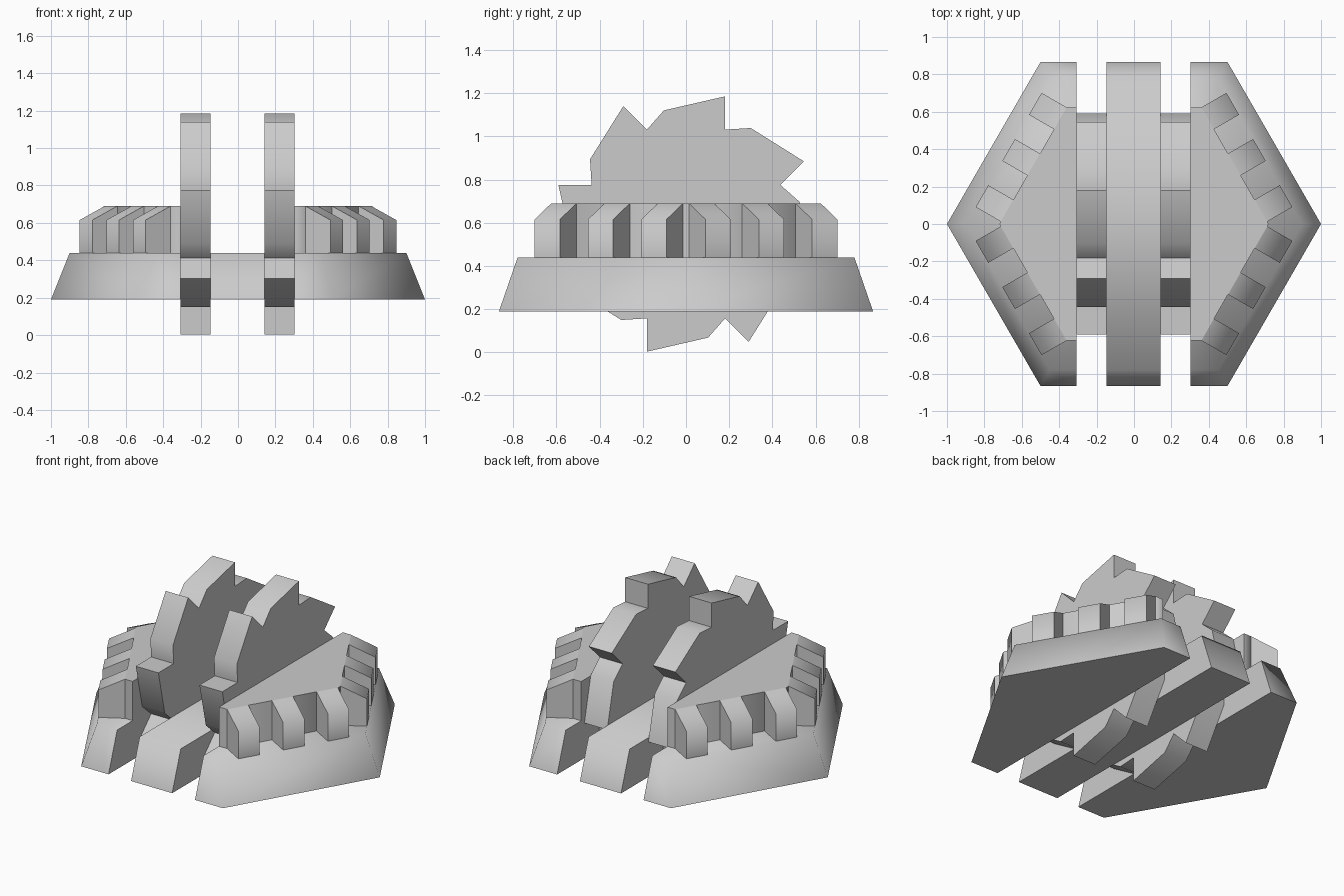
import bpy, bmesh, math
from mathutils import Vector

cube = bpy.data.objects.get("Cube")
if cube:
    bpy.data.objects.remove(cube, do_unlink=True)

grey = bpy.data.materials.new("plain grey")
grey.use_nodes = True
grey.diffuse_color = (0.6, 0.6, 0.6, 1)
grey.node_tree.nodes["Principled BSDF"].inputs["Base Color"].default_value = (0.6, 0.6, 0.6, 1)


def loft(name, bottom, top):
    """Closed solid between two matching rings of points."""
    bm = bmesh.new()
    a = [bm.verts.new(p) for p in bottom]
    b = [bm.verts.new(p) for p in top]
    bm.faces.new(a)
    bm.faces.new(b)
    for i in range(len(a)):
        j = (i + 1) % len(a)
        bm.faces.new((a[i], a[j], b[j], b[i]))
    bmesh.ops.recalc_face_normals(bm, faces=bm.faces)
    mesh = bpy.data.meshes.new(name)
    bm.to_mesh(mesh)
    bm.free()
    mesh.materials.append(grey)
    obj = bpy.data.objects.new(name, mesh)
    bpy.context.collection.objects.link(obj)
    bpy.ops.object.select_all(action='DESELECT')
    obj.select_set(True)
    bpy.context.view_layer.objects.active = obj
    bpy.ops.object.shade_smooth_by_angle(angle=math.radians(80))
    return obj


H = math.sqrt(3) / 2
Z0, Z1, Z2, Z_LIP = 0.19, 0.44, 0.69, 0.615
SLOTS = {"left": (0.142, 0.303), "right": (-0.148, -0.307)}


def half_hexagon(side, inner, radius, z):
    """Part of a hexagon outside the slot on one side."""
    s = 1 if side == "left" else -1
    h = H * radius
    return [(inner, -h, z), (s * radius / 2, -h, z), (s * radius, 0, z),
            (s * radius / 2, h, z), (inner, h, z)]


# Middle bar of the base, between the slots
def bar(radius, z):
    x0, x1, h = SLOTS["right"][0], SLOTS["left"][0], H * radius
    return [(x0, -h, z), (x1, -h, z), (x1, h, z), (x0, h, z)]


loft("base_middle_bar", bar(1, Z0), bar(0.9, Z1))

# Saw disc outline: tip, notch and shoulder repeated around the centre
outline = []
for i in range(8):
    for r, deg in ((0.618, 73), (0.473, 67.5), (0.536, 56)):
        t = math.radians(deg - 45 * i)
        outline.append((r * math.cos(t), 0.594 + r * math.sin(t)))

for side, (near, far) in SLOTS.items():
    s = 1 if side == "left" else -1
    # Base wing and raised deck
    loft(side + "_base_wing", half_hexagon(side, far, 1, Z0), half_hexagon(side, far, 0.9, Z1))
    loft(side + "_deck", half_hexagon(side, far, 0.72, Z1), half_hexagon(side, far, 0.72, Z2))
    # Saw disc in the slot
    loft(side + "_saw_disc", [(near, y, z) for y, z in outline], [(far, y, z) for y, z in outline])
    # Slanted blocks along the two outer deck edges
    for end, e in (("back", 1), ("front", -1)):
        start = Vector((s * 0.36, e * 0.72 * H, 0))
        along = Vector((s * 0.5, -e * H, 0))
        out = Vector((s * H, e * 0.5, 0))
        for i in range(3):
            p = start + along * 0.285 * i
            q = p + along * 0.135
            ring = [p, q, q + out * 0.155, p + out * 0.155]
            tops = (Z2, Z2, Z_LIP, Z_LIP)
            loft(f"{side}_{end}_block_{i + 1}",
                 [(v.x, v.y, Z1) for v in ring],
                 [(v.x, v.y, z) for v, z in zip(ring, tops)])
